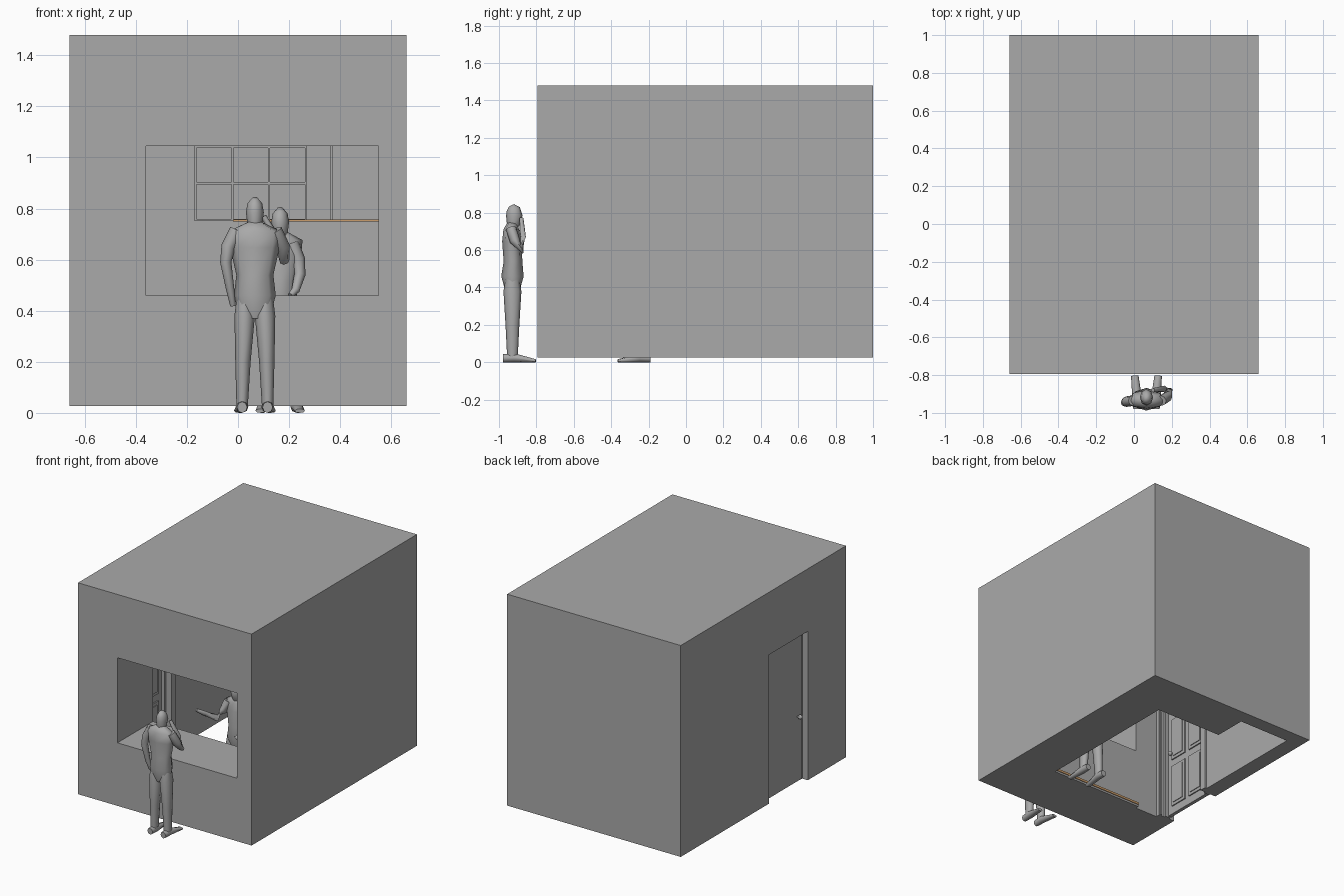
import bpy, bmesh, math
from mathutils import Vector

if "Cube" in bpy.data.objects:
    bpy.data.objects.remove(bpy.data.objects["Cube"])


def material(name, r, g, b):
    m = bpy.data.materials.new(name)
    m.diffuse_color = (r, g, b, 1)
    m.use_nodes = True
    m.node_tree.nodes["Principled BSDF"].inputs["Base Color"].default_value = m.diffuse_color
    return m


WOOD = material("wood", 0.6, 0.34, 0.15)
GREY = material("dark_grey", 0.4, 0.4, 0.4)


def to_object(name, bm, mat=GREY):
    me = bpy.data.meshes.new(name)
    bm.to_mesh(me)
    bm.free()
    ob = bpy.data.objects.new(name, me)
    bpy.context.collection.objects.link(ob)
    me.materials.append(mat)
    return ob


def box(name, x, y, z, mat=GREY):
    bm = bmesh.new()
    bmesh.ops.create_cube(bm, size=1)
    for v in bm.verts:
        v.co = [(a + b) / 2 + c * (b - a) for (a, b), c in zip((x, y, z), v.co)]
    return to_object(name, bm, mat)


def cut(ob, x, y, z):
    c = box("cutter", x, y, z)
    c.hide_render = True
    m = ob.modifiers.new("cut", 'BOOLEAN')
    m.operation, m.solver, m.object = 'DIFFERENCE', 'EXACT', c
    bpy.context.view_layer.objects.active = ob
    bpy.ops.object.modifier_apply(modifier=m.name)
    bpy.data.objects.remove(c)


def loft(bm, pts, widths, depths, sides=8):
    """Closed tube through pts with elliptical rings set across the path."""
    pts = [Vector(p) for p in pts]
    loops = []
    for i, p in enumerate(pts):
        t = (pts[min(i + 1, len(pts) - 1)] - pts[max(i - 1, 0)]).normalized()
        ref = Vector((0, 1, 0)) if abs(t.y) < 0.8 else Vector((0, 0, 1))
        u = ref.cross(t).normalized()
        w = t.cross(u)
        angles = [2 * math.pi * k / sides for k in range(sides)]
        loops.append([bm.verts.new(p + u * widths[i] * math.cos(a) + w * depths[i] * math.sin(a))
                      for a in angles])
    for a, b in zip(loops, loops[1:]):
        for k in range(sides):
            j = (k + 1) % sides
            bm.faces.new((a[k], a[j], b[j], b[k]))
    bm.faces.new(loops[0][::-1])
    bm.faces.new(loops[-1])


def figure(name, x, y, face, height, chest, stance, arms):
    """Standing person; face is +1 or -1 along y, arms are shoulder-to-hand paths."""
    bm = bmesh.new()
    s = height / .84
    loft(bm, [(x, y + face * d, z * s) for d, z in ((0, .37), (0, .46), (.003, .54), (-.003, .65), (-.006, .71), (0, .745))],
         [w * chest for w in (.55, .78, .69, .93, 1, .3)], (.035, .06, .05, .052, .042, .026))
    loft(bm, [(x, y + face * d, z * s) for d, z in ((0, .71), (.005, .745), (.01, .785), (.005, .82), (-.004, .84))],
         (.026, .03, .035, .029, .012), (.025, .036, .044, .036, .014))
    for side in (-1, 1):
        foot, hip = x + side * stance, x + side * .04
        loft(bm, [(foot, y, .02), ((foot * 2 + hip) / 3, y, .2), (hip, y, .38 * s), (hip, y, .46 * s)],
             (.022, .03, .04, .03), (.028, .037, .048, .035))
        loft(bm, [(foot, y - face * .05, .022), (foot, y + face * .01, .024),
                  (foot + side * .012, y + face * .125, .008)], (.02, .025, .02), (.022, .024, .008))
    for path in arms:
        r = (.028, .028, .022, .016, .011)
        loft(bm, path, r, r)
    bmesh.ops.recalc_face_normals(bm, faces=bm.faces)
    ob = to_object(name, bm)
    bpy.ops.object.select_all(action='DESELECT')
    ob.select_set(True)
    bpy.context.view_layer.objects.active = ob
    bpy.ops.object.shade_smooth_by_angle(angle=math.radians(70))


# Booth shell: thick front wall, open floor, serving window and doorway
shell = box("booth_shell", (-.66, .66), (-.795, 1), (.027, 1.48))
cut(shell, (-.55, .56), (-.41, .9), (-.1, 1.37))
cut(shell, (-.36, .55), (-.9, -.3), (.46, 1.045))
cut(shell, (-.8, -.5), (-.4, .06), (-.1, 1.07))

# Low cabinets inside the room, kept under the window sill
box("back_cabinet", (-.16, .56), (.67, .9), (.027, .44))
box("side_cabinet", (.35, .56), (-.41, .67), (.027, .44))

# Rail at the foot of the front wall
box("front_rail", (-.36, .35), (-.41, -.385), (.027, .04))
box("front_rail_strip", (-.36, .35), (-.41, -.38), (.04, .055), WOOD)

# Pigeonhole shelves on the back wall
for i in range(4):
    x, z = -.17 + i * .144, .752 + i * .143
    box("shelf_upright", (x, x + .008), (.72, .9), (.752, 1.19))
    box("shelf_board", (-.17, .27), (.72, .9), (z, z + .008))
box("wall_shelf_edge", (-.02, .56), (.705, .72), (.75, .758), WOOD)
box("wall_shelf", (.264, .56), (.72, .9), (.75, .758))
box("tall_divider", (.362, .37), (.72, .9), (.758, 1.37))

# Door frame: stepped jambs and head
for i, w in enumerate((.02, .034, .02)):
    x = (-.66 + i * .042, -.618 + i * .042)
    box("far_jamb", x, (-.4, -.4 + w), (.027, 1.07))
    box("near_jamb", x, (.06 - w, .06), (.027, 1.07))
    box("door_head", x, (-.4 + w, .06 - w), (1.07 - w, 1.07))
for y in (-.41, .045):
    box("door_casing", (-.55, -.535), (y, y + .04), (.027, 1.09))

# Door leaf with panels on the room side, and a knob on each side
box("door_leaf", (-.625, -.6), (-.366, .026), (.035, 1.036))
for y in (-.325, -.15):
    for z, h in ((.09, .3), (.44, .3), (.79, .2)):
        box("door_panel", (-.6, -.592), (y, y + .135), (z, z + h))
        box("door_panel_field", (-.592, -.587), (y + .02, y + .115), (z + .02, z + h - .02))
for x in (-.645, -.578):
    bpy.ops.mesh.primitive_uv_sphere_add(segments=10, ring_count=6, radius=.015, location=(x, -.32, .48))
    bpy.context.object.name = "door_knob"
    bpy.context.object.data.materials.append(GREY)
box("knob_spindle", (-.645, -.578), (-.325, -.315), (.475, .485))

# Customer outside facing the window, one hand raised to the face
figure("customer", .066, -.928, 1, .84, .105, .05, [
    [(-.005, -.935, .715), (-.038, -.94, .65), (-.048, -.945, .59), (-.03, -.935, .48), (-.02, -.92, .42)],
    [(.145, -.935, .715), (.175, -.915, .65), (.182, -.88, .6), (.16, -.872, .67), (.1, -.88, .77)]])

# Vendor inside facing the window, one hand reaching out
figure("vendor", .165, -.24, -1, .8, .088, .065, [
    [(.21, -.25, .665), (.235, -.25, .6), (.242, -.26, .54), (.225, -.3, .48), (.205, -.32, .46)],
    [(.1, -.25, .665), (.08, -.275, .6), (.07, -.33, .57), (.035, -.41, .62), (0, -.45, .65)]])
